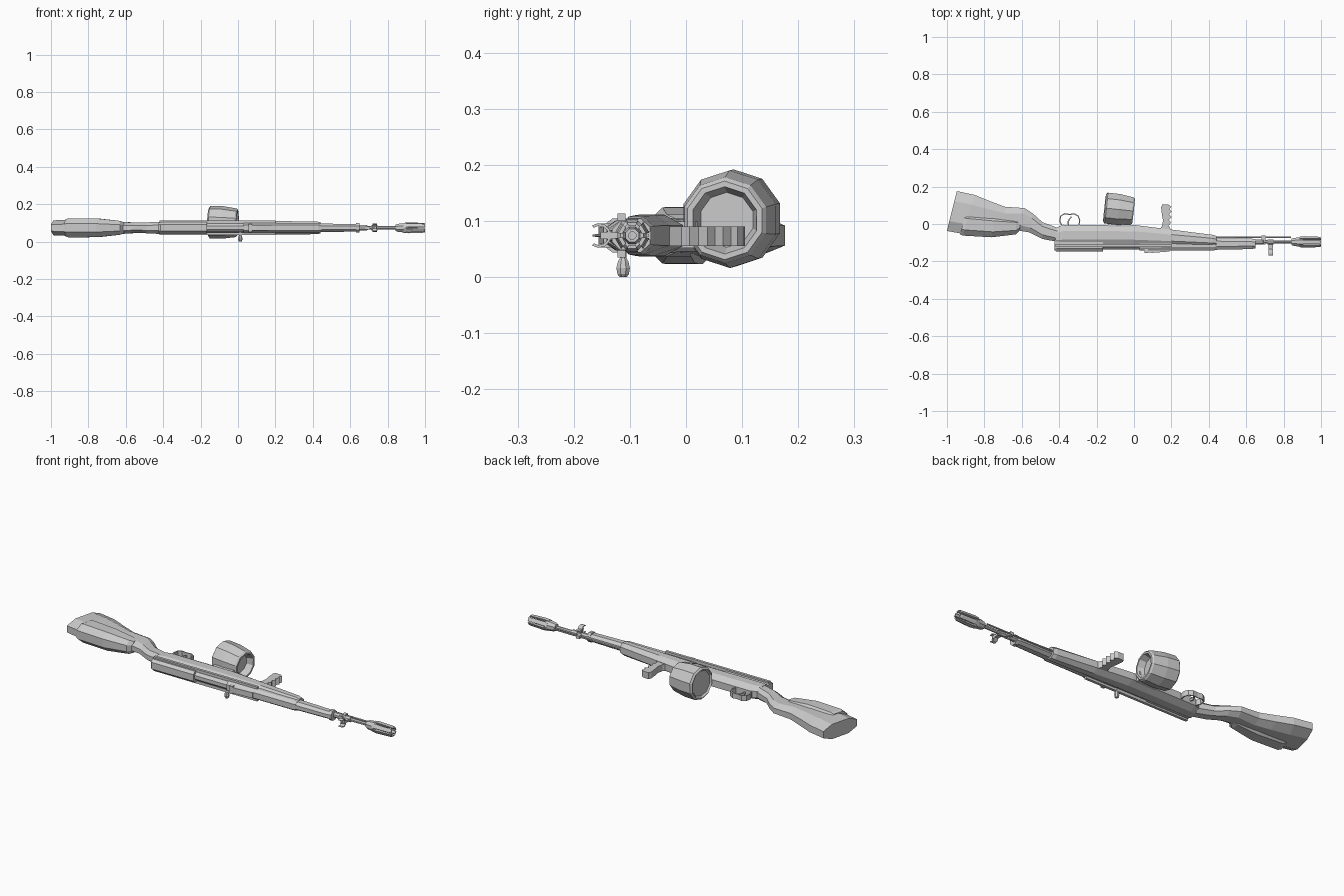
import bpy, bmesh, math
from mathutils import Vector, Matrix

ZC = 0.074   # mid-plane of the gun, which lies on its side (top of gun faces -y)


def finish(name, bm):
    bmesh.ops.remove_doubles(bm, verts=bm.verts, dist=1e-5)
    bmesh.ops.recalc_face_normals(bm, faces=bm.faces)
    me = bpy.data.meshes.new(name)
    bm.to_mesh(me)
    bm.free()
    ob = bpy.data.objects.new(name, me)
    bpy.context.collection.objects.link(ob)
    return ob


def bridge(name, rings, cap=True, closed=False):
    bm = bmesh.new()
    vs = [[bm.verts.new(p) for p in r] for r in rings]
    n = len(rings[0])
    pairs = list(zip(vs, vs[1:])) + ([(vs[-1], vs[0])] if closed else [])
    for a, b in pairs:
        for i in range(n):
            j = (i + 1) % n
            bm.faces.new((a[i], a[j], b[j], b[i]))
    if cap and not closed:
        bm.faces.new(vs[0])
        bm.faces.new(vs[-1])
    return finish(name, bm)


def loft(name, sections, c=0.45, cy=0.25):
    """Octagonal sections: (x at low y, x at high y, low y, high y, half thickness)."""
    rings = []
    for x0, x1, y0, y1, h in sections:
        ring = []
        for ty, tz in ((0, c), (cy, 1), (1 - cy, 1), (1, c), (1, -c), (1 - cy, -1), (cy, -1), (0, -c)):
            ring.append((x0 + (x1 - x0) * ty, y0 + (y1 - y0) * ty, ZC + h * tz))
        rings.append(ring)
    return bridge(name, rings)


def lathe(name, origin, axis, profile, n=8, cap=True):
    """Profile of (distance along axis, radius)."""
    rot = Vector(axis).to_track_quat('Z', 'Y').to_matrix()
    rings = [[Vector(origin) + rot @ Vector((r * math.cos(2 * math.pi * (i + .5) / n),
                                             r * math.sin(2 * math.pi * (i + .5) / n), d))
              for i in range(n)] for d, r in profile]
    return bridge(name, rings, cap)


def plate(name, pts, z0, z1):
    """Extrude an x-y outline through z."""
    return bridge(name, [[(x, y, z) for x, y in pts] for z in (z0, z1)])


def box(name, x0, x1, y0, y1, z0, z1):
    return plate(name, [(x0, y0), (x1, y0), (x1, y1), (x0, y1)], z0, z1)


def band(name, path, width, t, closed=False):
    """Flat strip following an x-y path."""
    rings = []
    m = len(path)
    for i, p in enumerate(path):
        a = Vector(path[(i - 1) % m] if closed or i else path[0])
        b = Vector(path[(i + 1) % m] if closed or i < m - 1 else path[-1])
        d = (b - a).normalized()
        nrm = Vector((-d.y, d.x)) * t / 2
        q = Vector(p)
        rings.append([(*(q + s * nrm), ZC + k * width / 2) for s, k in ((1, 1), (1, -1), (-1, -1), (-1, 1))])
    return bridge(name, rings, True, closed)


# Buttstock, wrist and long fore-stock
loft("buttstock", [
    (-1.0, -0.947, -0.037, 0.176, 0.040), (-0.93, -0.85, -0.05, 0.155, 0.043),
    (-0.78, -0.77, -0.055, 0.122, 0.040), (-0.69, -0.69, -0.05, 0.092, 0.036),
    (-0.62, -0.585, -0.035, 0.085, 0.031), (-0.56, -0.54, -0.045, 0.055, 0.028),
    (-0.49, -0.49, -0.08, 0.010, 0.029), (-0.41, -0.41, -0.095, -0.02, 0.033)])
loft("cheek_rest", [
    (-0.93, -0.90, -0.055, 0.06, 0.046), (-0.915, -0.88, -0.062, 0.06, 0.051),
    (-0.76, -0.74, -0.071, 0.045, 0.050), (-0.63, -0.63, -0.055, 0.03, 0.037),
    (-0.61, -0.61, -0.032, 0.02, 0.030)])
loft("stock_body", [
    (-0.42, -0.42, -0.115, -0.022, 0.034), (-0.38, -0.38, -0.118, -0.004, 0.037),
    (0.0, 0.0, -0.118, -0.005, 0.037), (0.20, 0.20, -0.118, -0.03, 0.036),
    (0.42, 0.42, -0.12, -0.058, 0.034), (0.44, 0.44, -0.12, -0.064, 0.030)], 0.5, 0.3)

# Receiver parts along the top of the gun
loft("receiver_cover", [(-0.425, -0.425, -0.14, -0.07, 0.026), (-0.415, -0.415, -0.147, -0.07, 0.030),
                        (-0.165, -0.165, -0.147, -0.07, 0.030)], 0.6, 0.2)
lathe("bolt_body", (-0.17, -0.112, ZC), (1, 0, 0), [(0, .025), (0.24, .025)])
for s in (-1, 1):
    box("receiver_side_rail", -0.42, 0.2, -0.122, -0.108, ZC + s * 0.024, ZC + s * 0.039)
loft("chamber_block", [(0.03, 0.03, -0.143, -0.07, 0.027), (0.43, 0.43, -0.141, -0.07, 0.027),
                       (0.44, 0.44, -0.137, -0.07, 0.024)], 0.55, 0.25)
plate("rear_sight", [(0.06, -0.135), (0.06, -0.152), (0.10, -0.154), (0.19, -0.147), (0.19, -0.135)],
      ZC - 0.015, ZC + 0.015)
box("sight_slider", 0.055, 0.075, -0.156, -0.135, ZC - 0.021, ZC + 0.021)

# Bolt handle with knob
lathe("bolt_handle", (0.012, -0.112, 0.06), (0, 0, -1),
      [(0, .006), (0.026, .006), (0.032, .010), (0.044, .013), (0.055, .011), (0.06, .007)], 8)

# Handguard, barrel and gas rod
loft("handguard", [(0.43, 0.43, -0.138, -0.074, 0.023), (0.63, 0.63, -0.134, -0.078, 0.020),
                   (0.65, 0.65, -0.128, -0.084, 0.016)], 0.45, 0.28)
lathe("handguard_band", (0.632, -0.106, ZC), (1, 0, 0), [(0, .028), (0.018, .028)])
lathe("barrel", (0.64, -0.096, ZC), (1, 0, 0),
      [(0, .015), (0.05, .015), (0.055, .010), (0.24, .009)])
lathe("cleaning_rod", (0.43, -0.071, ZC), (1, 0, 0), [(0, .0045), (0.41, .0045)], 6)
box("rod_holder", 0.683, 0.703, -0.11, -0.062, ZC - 0.008, ZC + 0.008)

# Front sight: base, post and open hood
lathe("front_sight_base", (0.715, -0.096, ZC), (1, 0, 0), [(0, .015), (0.032, .015)])
plate("front_sight_stem", [(0.717, -0.10), (0.743, -0.10), (0.741, -0.152), (0.722, -0.152)],
      ZC - 0.006, ZC + 0.006)
hood = []
for k in range(9):
    a = math.radians(-125 + k * 250 / 8)
    hood.append([(x, -0.155 + r * math.cos(a), ZC + r * math.sin(a))
                 for x, r in ((0.718, .022), (0.742, .022), (0.742, .017), (0.718, .017))])
bridge("front_sight_hood", hood)
lathe("front_sight_post", (0.73, -0.145, ZC), (0, -1, 0), [(0, .003), (0.022, .002)], 6)

# Muzzle device: collar, inner tube and six prongs
lathe("muzzle_collar", (0.842, -0.096, ZC), (1, 0, 0), [(0, .018), (0.012, .023), (0.055, .028), (0.065, .022)])
lathe("muzzle_core", (0.90, -0.096, ZC), (1, 0, 0), [(0, .017), (0.06, .013), (0.06, .007), (0.02, .007)])
for k in range(6):
    a = math.radians(60 * k + 30)
    rings = []
    for x, r0, r1 in ((0.885, .015, .028), (0.91, .018, .031), (0.99, .018, .028), (1.0, .018, .025)):
        rings.append([(x, -0.096 + r * math.cos(a + s * 0.36), ZC + r * math.sin(a + s * 0.36))
                      for r, s in ((r0, -1), (r1, -1), (r1, 1), (r0, 1))])
    bridge("muzzle_prong", rings)

# Drum magazine, slightly tilted, with a recessed front and a shallow rear rim
rear, front = Vector((-0.157, 0.086, 0.105)), Vector((-0.003, 0.069, 0.101))
L = (front - rear).length
lathe("drum_magazine", rear, front - rear,
      [(0.008, .068), (0.0, .076), (0.008, .087), (0.075, .087), (L - 0.008, .077), (L, .070),
       (L, .060), (L - 0.035, .049)], 10)
box("magazine_mount", -0.14, -0.02, -0.03, 0.02, ZC - 0.022, ZC + 0.025)

# Foregrip with finger notches
plate("foregrip", [(0.135, -0.03), (0.15, -0.012), (0.155, 0.02), (0.15, 0.045), (0.145, 0.09), (0.152, 0.105),
                   (0.185, 0.103), (0.20, 0.092), (0.188, 0.08), (0.202, 0.066), (0.187, 0.052), (0.202, 0.038),
                   (0.187, 0.022), (0.198, 0.006), (0.185, -0.008), (0.20, -0.035)],
      ZC - 0.019, ZC + 0.016)

# Trigger guard loop and trigger
band("trigger_guard", [(-0.385, -0.01), (-0.397, 0.015), (-0.392, 0.042), (-0.372, 0.055), (-0.345, 0.051),
                       (-0.318, 0.054), (-0.298, 0.042), (-0.29, 0.02), (-0.295, -0.01)], 0.028, 0.006)
band("trigger", [(-0.35, -0.01), (-0.352, 0.012), (-0.345, 0.027), (-0.334, 0.038)], 0.012, 0.007)
